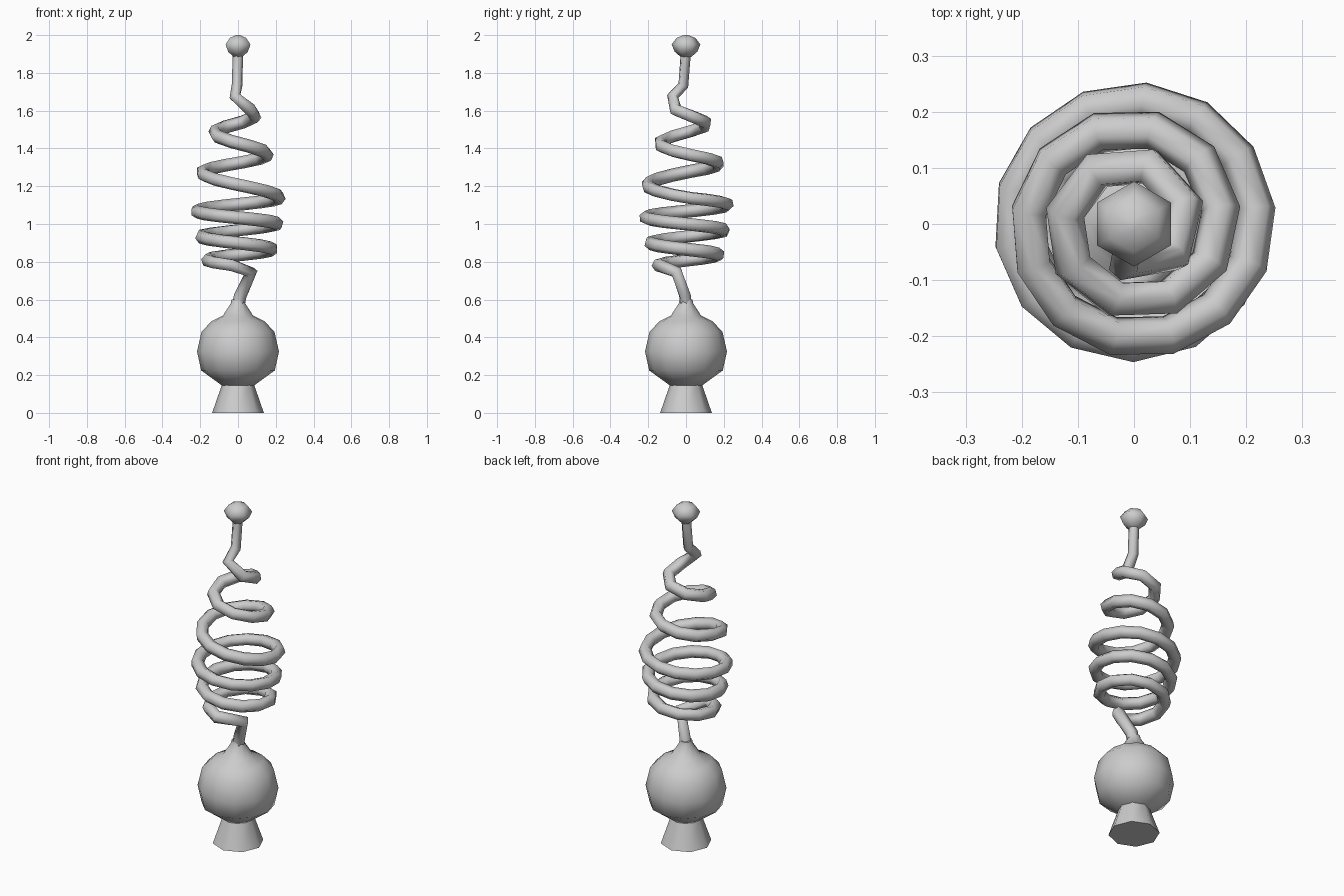
import bpy, bmesh, math

if "Cube" in bpy.data.objects:
    bpy.data.objects.remove(bpy.data.objects["Cube"])


def finish(obj, angle=60):
    bpy.ops.object.select_all(action='DESELECT')
    obj.select_set(True)
    bpy.context.view_layer.objects.active = obj
    if obj.type == 'CURVE':
        bpy.ops.object.convert(target='MESH')
    bpy.ops.object.shade_smooth_by_angle(angle=math.radians(angle))


def lathe(name, profile, sides, turn=0.0):
    """Closed solid of revolution from (radius, z) pairs, bottom to top."""
    bm = bmesh.new()
    rings = []
    for r, z in profile:
        rings.append([bm.verts.new((r * math.cos(turn + math.tau * i / sides),
                                    r * math.sin(turn + math.tau * i / sides), z))
                      for i in range(sides)])
    for a, b in zip(rings, rings[1:]):
        for i in range(sides):
            j = (i + 1) % sides
            bm.faces.new((a[i], a[j], b[j], b[i]))
    bm.faces.new(rings[0][::-1])
    bm.faces.new(rings[-1])
    me = bpy.data.meshes.new(name)
    bm.to_mesh(me)
    bm.free()
    obj = bpy.data.objects.new(name, me)
    bpy.context.collection.objects.link(obj)
    finish(obj)
    return obj


# flared foot
lathe("foot", [(0.137, 0), (0.085, 0.15)], 8)

# round body with a tapering neck
lathe("ball_body", [(0.085, 0.145), (0.195, 0.225), (0.217, 0.325), (0.193, 0.43),
                    (0.14, 0.485), (0.08, 0.515), (0.038, 0.58), (0.034, 0.6)], 12)

# spiral: (quarter turns clockwise from +x, radius, height)
keys = [(0.4, 0.085, 0.745), (1, 0.15, 0.778), (4, 0.184, 0.866), (10, 0.22, 1.067),
        (12, 0.219, 1.14), (14, 0.19, 1.275), (16, 0.155, 1.37), (18, 0.126, 1.485),
        (20, 0.092, 1.58), (21, 0.08, 1.635)]


def sample(q):
    for a, b in zip(keys, keys[1:]):
        if q <= b[0]:
            t = (q - a[0]) / (b[0] - a[0])
            return a[1] + t * (b[1] - a[1]), a[2] + t * (b[2] - a[2])
    return keys[-1][1:]


# path points (x, y, z, tube radius): lower stem, coil in even steps, upper stem
path = [(0, 0, 0.56, 0.034), (0.012, -0.005, 0.62, 0.034)]
q = keys[0][0]
while q < 21.05:
    r, z = sample(q)
    a = -q * math.pi / 2
    path.append((r * math.cos(a), r * math.sin(a), z, 0.035))
    q += (0.1 / r) / (math.pi / 2)
path += [(-0.016, -0.07, 1.675, 0.032), (-0.005, -0.014, 1.735, 0.029),
         (0, 0, 1.92, 0.028)]

cu = bpy.data.curves.new("spiral_wire", 'CURVE')
cu.dimensions = '3D'
cu.bevel_depth = 1.0
cu.bevel_resolution = 1
cu.use_fill_caps = True
sp = cu.splines.new('POLY')
sp.points.add(len(path) - 1)
for p, (x, y, z, rad) in zip(sp.points, path):
    p.co = (x, y, z, 1)
    p.radius = rad
wire = bpy.data.objects.new("spiral_wire", cu)
bpy.context.collection.objects.link(wire)
finish(wire, 70)

# six-sided tip knob
lathe("tip_knob", [(0.028, 1.885), (0.06, 1.912), (0.076, 1.95),
                   (0.05, 1.985), (0.012, 2.0)], 6, math.pi / 6)
